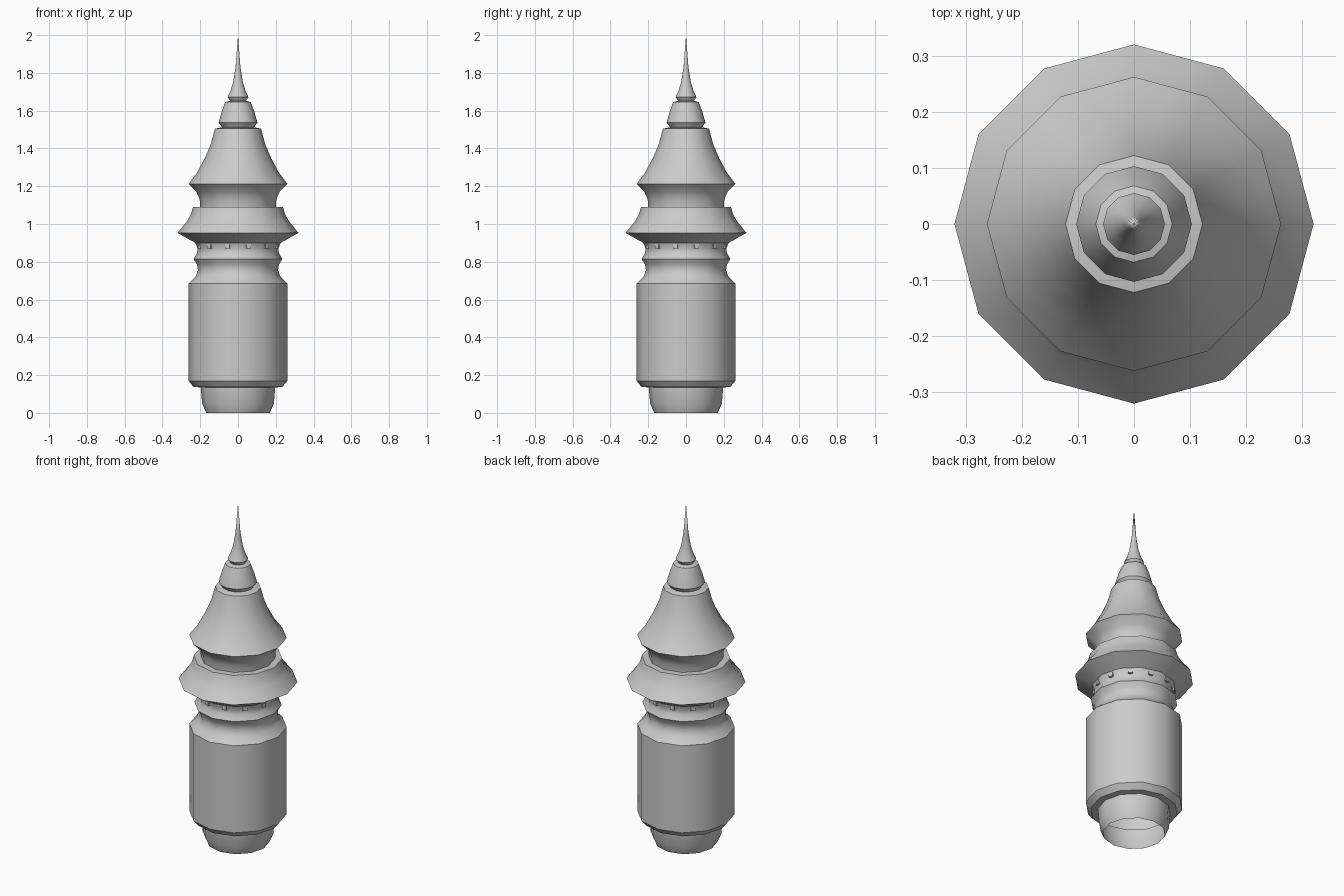
import bpy, bmesh
from math import cos, sin, pi, radians
from mathutils import Matrix

if "Cube" in bpy.data.objects:
    bpy.data.objects.remove(bpy.data.objects["Cube"])

SIDES = 12


def finish(bm, name):
    bmesh.ops.recalc_face_normals(bm, faces=bm.faces)
    mesh = bpy.data.meshes.new(name)
    bm.to_mesh(mesh)
    bm.free()
    obj = bpy.data.objects.new(name, mesh)
    bpy.context.collection.objects.link(obj)
    return obj


def lathe(name, profile):
    """Turn (radius, z) points around z; a zero radius closes to a tip."""
    bm = bmesh.new()
    rings = []
    for r, z in profile:
        n = SIDES if r > 0 else 1
        rings.append([bm.verts.new((r * cos(2 * pi * i / SIDES),
                                    r * sin(2 * pi * i / SIDES), z)) for i in range(n)])
    for a, b in zip(rings, rings[1:]):
        for i in range(SIDES):
            j = (i + 1) % SIDES
            if len(b) == 1:
                bm.faces.new((a[i], a[j], b[0]))
            else:
                bm.faces.new((a[i], a[j], b[j], b[i]))
    obj = finish(bm, name)
    bpy.ops.object.select_all(action='DESELECT')
    obj.select_set(True)
    bpy.context.view_layer.objects.active = obj
    bpy.ops.object.shade_smooth_by_angle(angle=radians(38))
    return obj


# Hollow foot, open underneath
lathe("foot", [(.168, 0), (.19, .05), (.197, .135)])

# Main drum with chamfered lower edge
lathe("drum", [(.197, .135), (.235, .137), (.262, .17), (.262, .685)])

# Waisted neck with a raised band
lathe("neck", [(.262, .685), (.225, .72), (.212, .755), (.217, .785), (.235, .815),
               (.217, .845), (.214, .87), (.226, .90)])

# Lower flared roof
lathe("lower_roof", [(.226, .90), (.32, .953), (.27, 1.015), (.25, 1.05), (.238, 1.09), (.20, 1.09)])

# Upper flared roof with concave underside
lathe("upper_roof", [(.20, 1.09), (.203, 1.13), (.22, 1.17), (.262, 1.212), (.218, 1.27),
                     (.175, 1.35), (.145, 1.42), (.122, 1.505), (.085, 1.512)])

# Small cap tier
lathe("cap_tier", [(.085, 1.512), (.103, 1.537), (.088, 1.59), (.068, 1.645), (.042, 1.652)])

# Needle finial
lathe("needle", [(.042, 1.652), (.055, 1.672), (.04, 1.705), (.026, 1.75), (.013, 1.83), (0, 2.0)])

# Small blocks under the lower roof, one per facet
bm = bmesh.new()
for i in range(SIDES):
    place = (Matrix.Rotation(2 * pi * (i + .5) / SIDES, 4, 'Z')
             @ Matrix.Translation((.209, 0, .882))
             @ Matrix.Diagonal((.02, .025, .024, 1)))
    bmesh.ops.create_cube(bm, size=1, matrix=place)
finish(bm, "eave_blocks")
